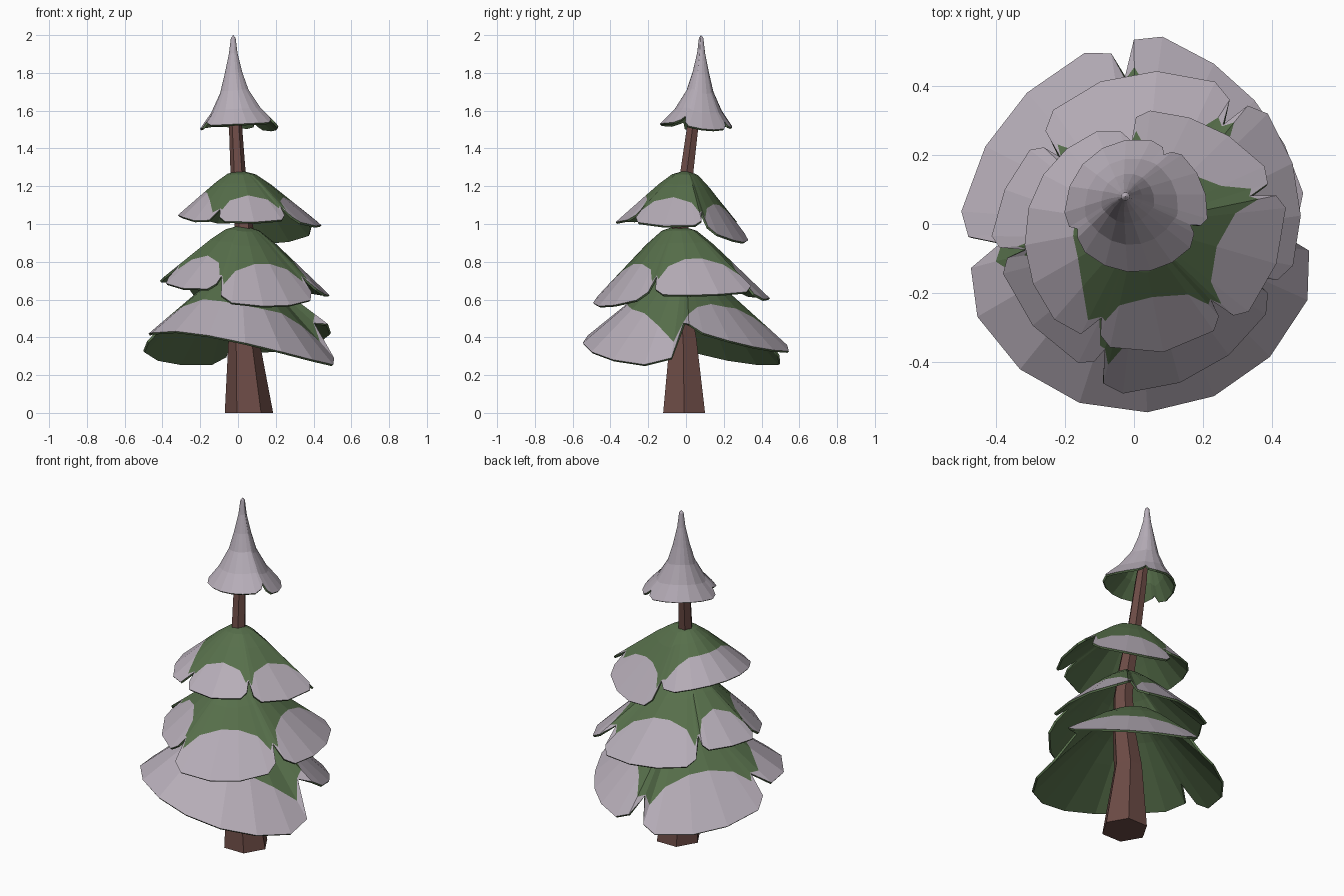
import bpy, bmesh
from math import cos, sin, radians, pi
from mathutils import Vector

if "Cube" in bpy.data.objects:
    bpy.data.objects.remove(bpy.data.objects["Cube"])


def material(name, rgb):
    m = bpy.data.materials.new(name)
    m.diffuse_color = (*rgb, 1)
    m.use_nodes = True
    m.node_tree.nodes["Principled BSDF"].inputs["Base Color"].default_value = m.diffuse_color
    return m


GREEN = material("needles", (0.095, 0.16, 0.07))
SNOW = material("snow", (0.47, 0.42, 0.48))
BARK = material("bark", (0.15, 0.07, 0.06))


def finish(bm, name, mats):
    me = bpy.data.meshes.new(name)
    bm.to_mesh(me)
    bm.free()
    ob = bpy.data.objects.new(name, me)
    bpy.context.collection.objects.link(ob)
    for m in mats:
        me.materials.append(m)
    return ob


def lookup(profile, t):
    # drop fraction for a radius fraction, along a polyline
    for (t0, f0), (t1, f1) in zip(profile, profile[1:]):
        if t <= t1:
            return f0 + (f1 - f0) * (t - t0) / (t1 - t0)
    return profile[-1][1]


def quad(a, m, b, u):
    # parabola through a (u=0), m (u=.5), b (u=1)
    return a * (1 - u) * (1 - 2 * u) + m * 4 * u * (1 - u) + b * u * (2 * u - 1)


def tier(name, apex, foot, profile, rings, lobes, notch, all_snow=False):
    """Lobed cone. lobes: (start angle, r/z at start, middle and end, sideways sag)."""
    apex, foot = Vector(apex), Vector(foot)
    cols = []          # angle, radius, rim z, reach, snow line
    for i, (a0, r0, z0, rm, zm, r1, z1, *sag) in enumerate(lobes):
        last = i == len(lobes) - 1
        a1 = lobes[0][0] + 360 if last else lobes[i + 1][0]
        sag = sag[0] if sag else 0
        prev = lobes[i - 1]
        cols.append((a0, (r0 + prev[5]) / 2, (z0 + prev[6]) / 2, notch, notch - .01))
        n = max(2, round((a1 - a0) * .74 / 20))
        us = [.04] + [.13 + .74 * k / n for k in range(n + 1)] + [.96]
        for u in us:
            corner = u in (.04, .96)
            edge = min(u, 1 - u) < .14
            z = quad(z0, zm, z1, u) - sag * 10.4 * u * (1 - u) * (2 * u - 1)
            cols.append((a0 + (a1 - a0) * u, quad(r0, rm, r1, u), z,
                         .94 if corner else 1,
                         notch + .04 if corner else .66 if edge else .57))
    bm = bmesh.new()
    top = bm.verts.new(apex)
    grid = []
    for a, r, z, reach, line in cols:
        ts = rings + ([reach] if all_snow else [line, reach])
        col = []
        for t in ts:
            f = lookup(profile, t)
            c = apex.to_2d().lerp(foot, f ** 3)
            col.append(bm.verts.new((c.x + r * t * cos(radians(a)),
                                     c.y + r * t * sin(radians(a)),
                                     apex.z + (z - apex.z) * f)))
        grid.append(col)
    for i, a in enumerate(grid):
        b = grid[(i + 1) % len(grid)]
        bm.faces.new((top, a[0], b[0])).material_index = int(all_snow)
        for k in range(len(a) - 1):
            f = bm.faces.new((a[k], a[k + 1], b[k + 1], b[k]))
            f.material_index = int(all_snow or k == len(a) - 2)
    # green inside and rim through the material offset
    ob = finish(bm, name, [GREEN, SNOW, GREEN, GREEN])
    s = ob.modifiers.new("thickness", 'SOLIDIFY')
    s.thickness, s.offset = .012, -1
    s.material_offset = s.material_offset_rim = 2


DOME = [(0, 0), (.2, .08), (.38, .26), (.55, .46), (.75, .70), (1, 1)]
SPIRE = [(0, 0), (.06, .03), (.11, .2), (.23, .42), (.37, .62), (.65, .83), (1, 1)]

# branch tiers, bottom to top
tier("bottom_branches", (.01, 0, .76), (.01, 0), DOME, [.2, .38], [
    (188, .53, .37, .548, .37, .535, .26, .05),
    (358, .50, .46, .495, .35, .58, .33),
    (455, .54, .27, .495, .27, .53, .36)], .76)
tier("middle_branches", (.02, -.04, .995), (.02, -.04), DOME, [.2, .38], [
    (186, .42, .70, .405, .66, .41, .66),
    (252, .47, .60, .43, .565, .43, .62),
    (340, .44, .63, .48, .625, .53, .65),
    (414, .51, .60, .478, .61, .44, .63),
    (495, .41, .70, .42, .70, .44, .70)], .78)
tier("upper_branches", (.01, 0, 1.285), (.01, 0), DOME, [.2, .38], [
    (249, .36, 1.02, .38, 1.01, .38, 1.03),
    (314, .41, 1.02, .42, .99, .44, 1.0),
    (374, .43, .97, .355, .905, .33, .93),
    (454, .29, .98, .32, 1.05, .39, .99)], .78)
tier("snowy_tip", (-.025, .08, 2.0), (.01, .05), SPIRE, [.06, .11, .23, .37, .65], [
    (203, .21, 1.52, .19, 1.53, .20, 1.54),
    (340, .21, 1.53, .20, 1.50, .20, 1.51),
    (420, .20, 1.50, .20, 1.52, .22, 1.49)], .84, True)

# bent six-sided trunk
path = [(.058, -.01, 0, .128), (.03, -.015, .40, .08), (.03, -.045, .62, .065),
        (.035, -.05, .85, .055), (.03, -.025, 1.02, .048), (.0, .005, 1.28, .04),
        (-.015, .04, 1.55, .034), (-.02, .06, 1.70, .025)]
bm = bmesh.new()
loops = [[bm.verts.new((x + r * cos(k * pi / 3), y + r * sin(k * pi / 3), z))
          for k in range(6)] for x, y, z, r in path]
for a, b in zip(loops, loops[1:]):
    for k in range(6):
        j = (k + 1) % 6
        bm.faces.new((a[k], a[j], b[j], b[k]))
bm.faces.new(loops[0][::-1])
bm.faces.new(loops[-1])
finish(bm, "trunk", [BARK])
